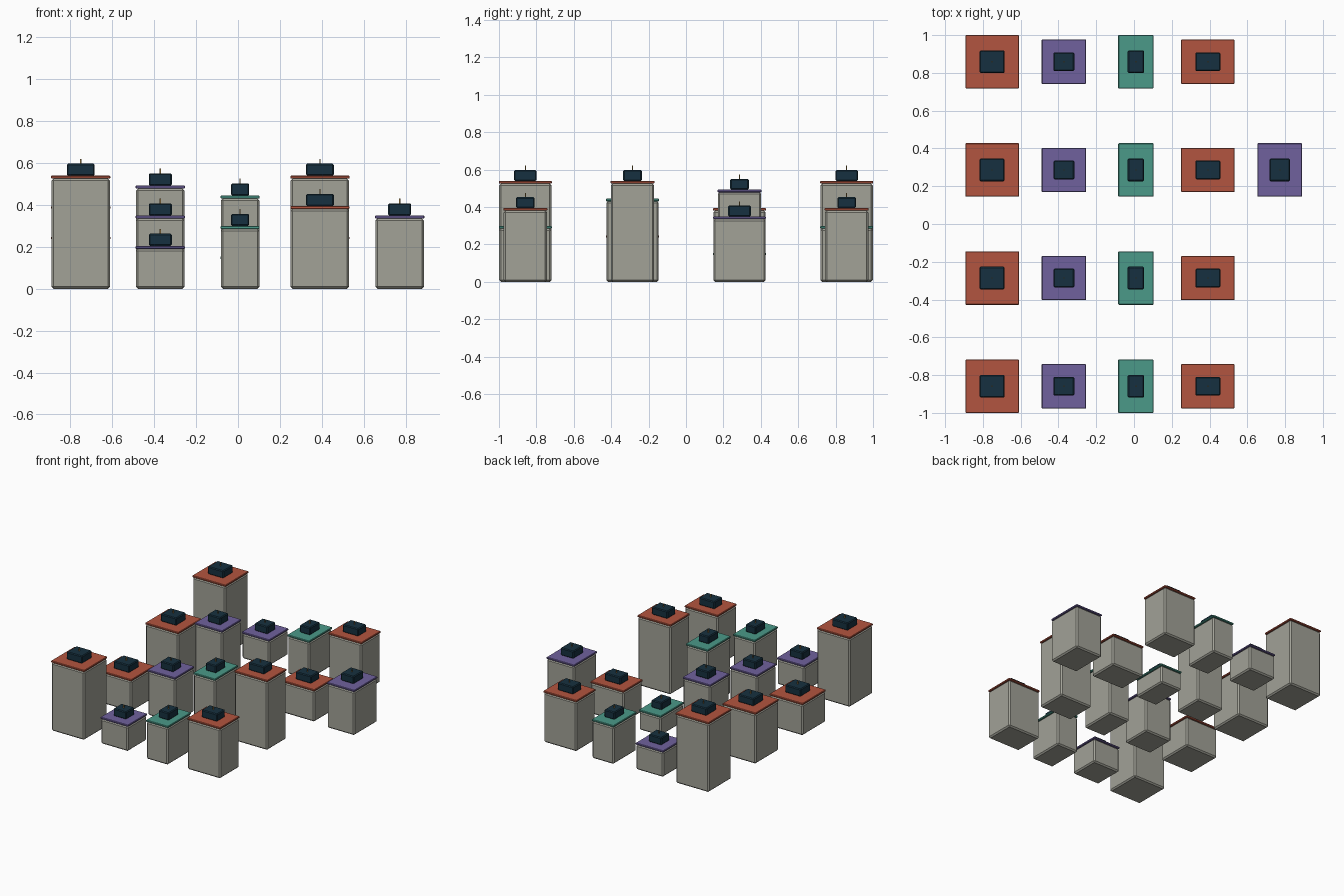
import bpy

if "Cube" in bpy.data.objects:
    bpy.data.objects.remove(bpy.data.objects["Cube"])

def mat(name, rgb):
    m = bpy.data.materials.new(name)
    m.diffuse_color = (*rgb, 1)
    m.use_nodes = True
    m.node_tree.nodes["Principled BSDF"].inputs["Base Color"].default_value = m.diffuse_color
    return m

WALL = mat("wall", (0.36, 0.36, 0.31))
RED = mat("red_roof", (0.45, 0.09, 0.05))
PURPLE = mat("purple_roof", (0.16, 0.12, 0.34))
TEAL = mat("teal_roof", (0.07, 0.32, 0.25))
DARK = mat("dark_unit", (0.008, 0.03, 0.05))
TAN = mat("antenna_tan", (0.4, 0.25, 0.08))

def box(name, x, y, z0, z1, w, d, material, bevel=0):
    bpy.ops.mesh.primitive_cube_add(size=1, location=(x, y, (z0 + z1) / 2))
    o = bpy.context.object
    o.name = name
    o.scale = (w, d, z1 - z0)
    bpy.ops.object.transform_apply(location=False, rotation=False, scale=True)
    o.data.materials.append(material)
    if bevel:
        b = o.modifiers.new("bevel", "BEVEL")
        b.width = bevel
        b.segments = 1

def building(x, y, w, d, h, roof):
    # wall block, roof slab, rooftop unit and antenna
    box("building_body", x, y, 0, h - 0.014, w, d, WALL, 0.01)
    box("roof_slab", x, y, h - 0.014, h, w + 0.003, d + 0.003, roof, 0.003)
    box("rooftop_unit", x, y, h, h + 0.058, w * 0.475, d * 0.43, DARK, 0.006)
    box("antenna", x, y, h + 0.055, h + 0.081, 0.006, 0.006, TAN)

ROWS = [-0.859, -0.286, 0.286, 0.859]
# x, width, depth, roof, height per row (front to back, None = empty lot)
COLUMNS = [
    (-0.751, 0.28, 0.28, RED, [0.54, 0.25, 0.395, 0.54]),
    (-0.371, 0.232, 0.232, PURPLE, [0.205, 0.35, 0.493, 0.205]),
    (0.01, 0.184, 0.28, TEAL, [0.30, 0.445, 0.155, 0.30]),
    (0.391, 0.28, 0.232, RED, [0.395, 0.54, 0.25, 0.395]),
    (0.772, 0.232, 0.28, PURPLE, [None, None, 0.35, None]),
]
for x, w, d, roof, heights in COLUMNS:
    for y, h in zip(ROWS, heights):
        if h:
            building(x, y, w, d, h, roof)
